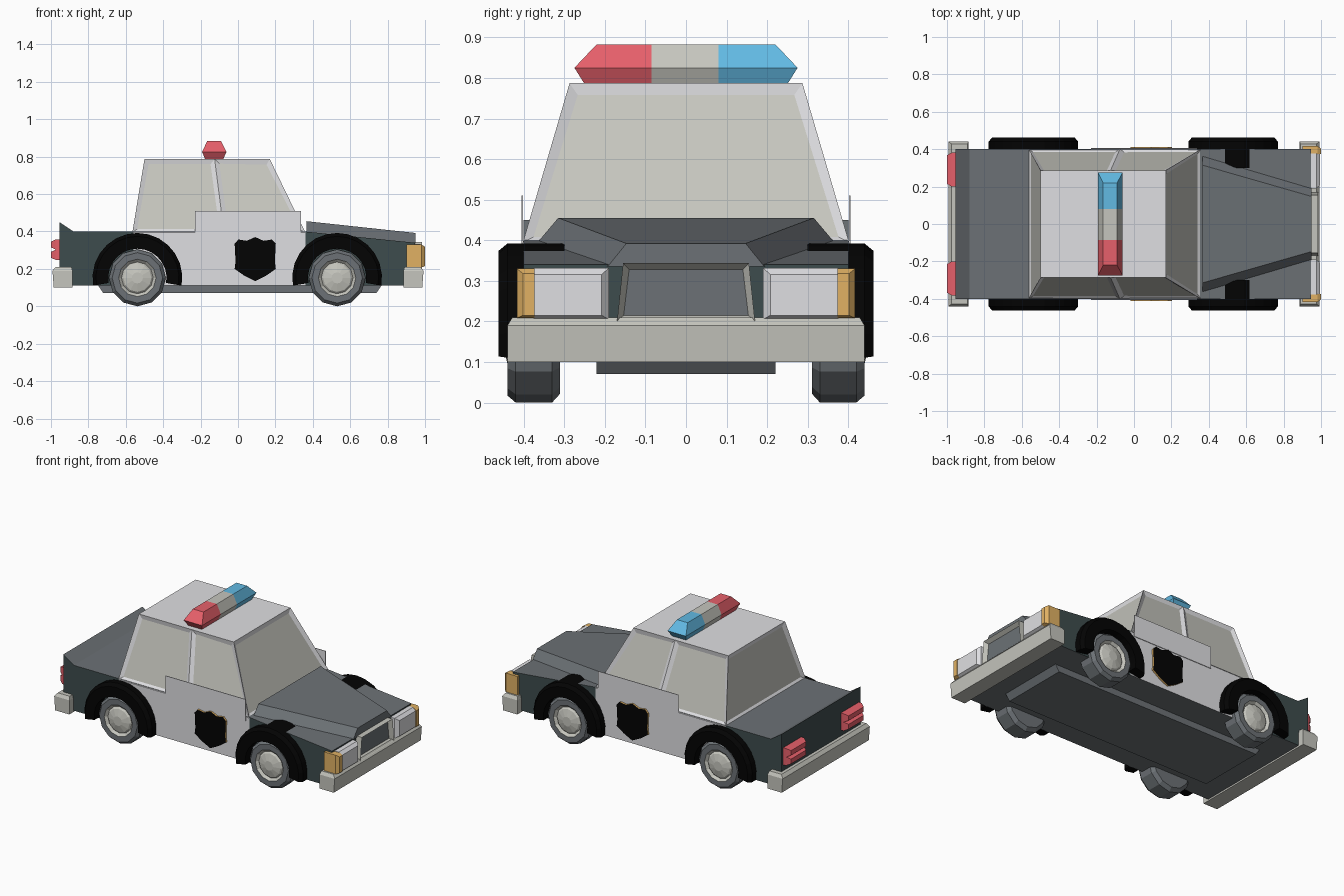
import bpy, bmesh
from math import sin, cos, pi, radians
from mathutils import Vector

if "Cube" in bpy.data.objects:
    bpy.data.objects.remove(bpy.data.objects["Cube"], do_unlink=True)


def material(name, rgb):
    color = [(c / 255) ** 2.2 for c in rgb] + [1]
    m = bpy.data.materials.new(name)
    m.use_nodes = True
    m.diffuse_color = color
    m.node_tree.nodes["Principled BSDF"].inputs["Base Color"].default_value = color
    return m


WHITE = material("white paint", (222, 222, 225))
PALE = material("pale glass and chrome", (196, 196, 188))
SLATE = material("slate grey", (108, 113, 117))
DARK = material("dark green grey", (64, 77, 78))
BLACK = material("black", (11, 11, 11))
RED = material("red lens", (230, 96, 106))
BLUE = material("blue lens", (98, 184, 226))
AMBER = material("amber", (224, 176, 100))


def finish(name, bm, mats, rule=None):
    """Turn a bmesh into an object; rule(face, centre, normal) picks the colour."""
    bmesh.ops.recalc_face_normals(bm, faces=bm.faces)
    bm.normal_update()
    if rule:
        for f in bm.faces:
            f.material_index = rule(f, f.calc_center_median(), f.normal)
    mesh = bpy.data.meshes.new(name)
    bm.to_mesh(mesh)
    bm.free()
    for m in mats:
        mesh.materials.append(m)
    obj = bpy.data.objects.new(name, mesh)
    bpy.context.collection.objects.link(obj)
    return obj


def loft(loops, ring=False):
    """Skin a row of equal loops and cap both ends, or join the ends in a ring."""
    bm = bmesh.new()
    rows = [[bm.verts.new(p) for p in loop] for loop in loops]
    n = len(rows[0])
    pairs = list(zip(rows, rows[1:])) + ([(rows[-1], rows[0])] if ring else [])
    for a, b in pairs:
        for i in range(n):
            j = (i + 1) % n
            bm.faces.new((a[i], a[j], b[j], b[i]))
    if not ring:
        bm.faces.new(rows[0])
        bm.faces.new(rows[-1])
    return bm


def rect_x(x, y0, y1, z0, z1):
    return [(x, y0, z0), (x, y1, z0), (x, y1, z1), (x, y0, z1)]


def rect_z(z, x0, x1, y0, y1):
    return [(x0, y0, z), (x1, y0, z), (x1, y1, z), (x0, y1, z)]


def cut(bm, point, normal):
    bmesh.ops.bisect_plane(bm, geom=bm.verts[:] + bm.edges[:] + bm.faces[:],
                           plane_co=point, plane_no=normal)


def inset(bm, faces, width, depth, index):
    bmesh.ops.inset_individual(bm, faces=faces, thickness=width, depth=depth)
    for f in faces:
        f.material_index = index


# Body shell: side profile extruded across, white doors between dark ends
profile = [(-.955, .11), (.945, .11), (.945, .34), (.355, .4), (-.88, .4), (-.955, .45)]
bm = loft([[(x, y, z) for x, z in profile] for y in (-.4, .4)])
for x in (-.56, .36):
    cut(bm, (x, 0, 0), (1, 0, 0))


def body_rule(f, c, n):
    if abs(n.z) > .5:
        return 0
    return 2 if abs(n.y) > .5 and -.56 < c.x < .36 else 1


finish("body", bm, [SLATE, DARK, WHITE], body_rule)

# Raised hood, narrowing toward the grille
finish("hood", loft([
    [(.365, -.37, .39), (.365, -.315, .455), (.365, .315, .455), (.365, .37, .39)],
    [(.95, -.193, .335), (.95, -.147, .392), (.95, .147, .392), (.95, .193, .335)]]), [SLATE])

# Floor pan
finish("chassis", loft([rect_z(.07, -.72, .74, -.22, .22),
                        rect_z(.115, -.75, .77, -.22, .22)]), [SLATE])

# Cabin with recessed windows
bm = loft([rect_z(.395, -.565, .36, -.402, .402), rect_z(.787, -.5, .17, -.287, .287)])
cut(bm, (-.125, 0, .787), (.39, 0, .05))
bmesh.ops.recalc_face_normals(bm, faces=bm.faces)
bm.normal_update()
panes = [f for f in bm.faces if abs(f.normal.z) < .7]
inset(bm, panes, .033, -.012, 1)
finish("cabin", bm, [WHITE, PALE])

# Roof light bar in three coloured sections
bm = loft([rect_z(.785, -.175, -.08, -.25, .25), rect_z(.825, -.192, -.062, -.275, .275),
           rect_z(.883, -.165, -.09, -.22, .22)])
for y in (-.085, .08):
    cut(bm, (0, y, 0), (0, 1, 0))
finish("light_bar", bm, [PALE, RED, BLUE],
       lambda f, c, n: 1 if c.y < -.085 + 1e-4 else 2 if c.y > .08 - 1e-4 else 0)

# Bumpers with chamfered ends
for name, s in (("front_bumper", 1), ("rear_bumper", -1)):
    finish(name, loft([rect_z(.1, s * .885, s * .985, -.44, .44),
                       rect_z(.19, s * .885, s * .992, -.44, .44),
                       rect_z(.21, s * .89, s * .975, -.428, .428)]), [PALE])

# Grille: frame around a recessed dark panel
bm = loft([[(x, -.17, .2), (x, .17, .2), (x, .155, .344), (x, -.155, .344)] for x in (.93, .985)])
bmesh.ops.recalc_face_normals(bm, faces=bm.faces)
bm.normal_update()
inset(bm, [f for f in bm.faces if f.normal.x > .9], .022, -.025, 1)
finish("grille", bm, [PALE, SLATE])


def shield_loop(y):
    half = [(0, .37), (.045, .35), (.09, .357), (.11, .335), (.105, .24),
            (.11, .2), (.06, .165), (0, .135)]
    outline = half + [(-x, z) for x, z in half[-2:0:-1]]
    return [(.092 + x, y, z) for x, z in outline]


def wheel(name, x, s):
    """Revolved tyre, rim and hub; s is the side of the car."""
    section = [(.13, .31), (.152, .33), (.152, .42), (.135, .44), (.1, .44),
               (.085, .425), (.075, .435), (.03, .447)]
    steps = 12
    loops = [[(x + r * sin(2 * pi * i / steps), s * y, .152 + r * cos(2 * pi * i / steps))
              for i in range(steps)] for r, y in section]

    def rule(f, c, n):
        r = (Vector((c.x, c.z)) - Vector((x, .152))).length
        return 1 if r < .1 and abs(c.y) > .4 else 0
    finish(name, loft(loops), [SLATE, PALE], rule)


def arch(name, x, s):
    """Flared arch swept around the top of a wheel."""
    section = [(.156, .3), (.24, .3), (.24, .44), (.222, .462), (.156, .462)]
    loops = []
    for i in range(15):
        a = radians(-10 + 200 * i / 14)
        loops.append([(x + r * cos(a), s * y, .152 + r * sin(a)) for r, y in section])
    finish(name, loft(loops), [BLACK])


# Parts repeated on both sides
for side, s in (("right", -1), ("left", 1)):
    for end, x in (("front", .53), ("rear", -.538)):
        wheel(f"{end}_{side}_wheel", x, s)
        arch(f"{end}_{side}_arch", x, s)

    # Headlight with a bevelled lens
    finish(f"{side}_headlight", loft([
        rect_x(.9, s * .19, s * .376, .205, .332), rect_x(.975, s * .19, s * .376, .205, .332),
        rect_x(.995, s * .208, s * .376, .215, .315)]), [WHITE])

    # Corner signal wrapping around the fender
    finish(f"{side}_signal", loft([
        rect_x(.9, s * .374, s * .417, .208, .33), rect_x(.982, s * .374, s * .417, .208, .33),
        rect_x(1, s * .374, s * .402, .215, .318)]), [AMBER])

    # Tail light made of two stacked lenses
    for part, z0, z1 in (("upper", .303, .357), ("lower", .248, .303)):
        finish(f"{side}_{part}_tail_light", loft([
            rect_x(-.94, s * .2, s * .382, z0, z1), rect_x(-.975, s * .2, s * .382, z0, z1),
            rect_x(-1, s * .215, s * .367, z0 + .012, z1 - .012)]), [RED])

    # Blank door panel and badge with a gold rim
    finish(f"{side}_door_panel", loft([
        [(-.23, y, .37), (.337, y, .37), (.337, y, .51), (-.23, y, .51)]
        for y in (s * .402, s * .406)]), [WHITE])
    finish(f"{side}_badge", loft([shield_loop(s * .395), shield_loop(s * .412)]),
           [AMBER, BLACK], lambda f, c, n: int(abs(n.y) > .9))
